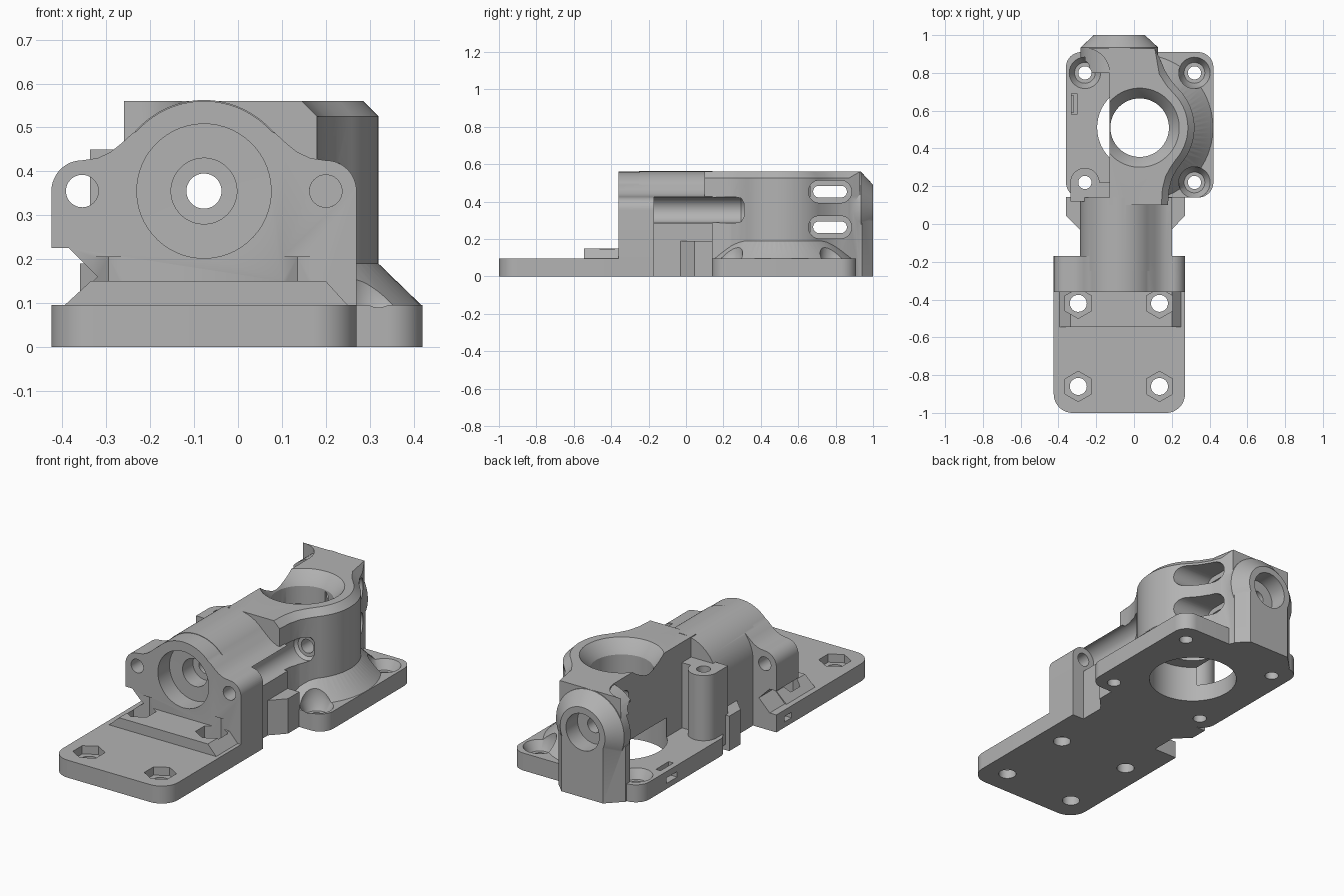
import bpy, bmesh
from math import sin, cos, pi, radians
from mathutils import Vector

if "Cube" in bpy.data.objects:
    bpy.data.objects.remove(bpy.data.objects["Cube"])

grey = bpy.data.materials.new("plain grey")
grey.use_nodes = True
grey.diffuse_color = (0.45, 0.45, 0.45, 1)
grey.node_tree.nodes["Principled BSDF"].inputs["Base Color"].default_value = (0.45, 0.45, 0.45, 1)


def arc(cx, cy, r, a, b, n=16):
    angles = [radians(a + (b - a) * i / n) for i in range(n + 1)]
    return [(cx + r * cos(t), cy + r * sin(t)) for t in angles]


def make(name, rings, cap=True):
    """Skin a list of equal-length point rings into a closed solid."""
    bm = bmesh.new()
    loops = [[bm.verts.new(p) for p in ring] for ring in rings]
    n = len(loops[0])
    for low, high in zip(loops, loops[1:]):
        for i in range(n):
            j = (i + 1) % n
            bm.faces.new((low[i], low[j], high[j], high[i]))
    bm.faces.new(loops[0][::-1])
    bm.faces.new(loops[-1])
    bmesh.ops.recalc_face_normals(bm, faces=bm.faces)
    mesh = bpy.data.meshes.new(name)
    bm.to_mesh(mesh)
    bm.free()
    mesh.materials.append(grey)
    ob = bpy.data.objects.new(name, mesh)
    bpy.context.scene.collection.objects.link(ob)
    return ob


def place(p, axis, h):
    return {"x": (h, p[0], p[1]), "y": (p[0], h, p[1]), "z": (p[0], p[1], h)}[axis]


def prism(name, pts, axis, a, b):
    return make(name, [[place(p, axis, h) for p in pts] for h in (a, b)])


def lathe(name, centre, axis, steps, n=56):
    """Steps are (radius, height along the axis)."""
    return make(name, [[place((centre[0] + r * cos(2 * pi * (i + .25) / n),
                               centre[1] + r * sin(2 * pi * (i + .25) / n)), axis, h)
                        for i in range(n)] for r, h in steps])


def box(name, x0, x1, y0, y1, z0, z1):
    return prism(name, [(x0, y0), (x1, y0), (x1, y1), (x0, y1)], "z", z0, z1)


def rounded(x0, x1, y0, y1, r, front_only=False):
    pts = arc(x0 + r, y0 + r, r, 180, 270) + arc(x1 - r, y0 + r, r, 270, 360)
    if front_only:
        return pts + [(x1, y1), (x0, y1)]
    return pts + arc(x1 - r, y1 - r, r, 0, 90) + arc(x0 + r, y1 - r, r, 90, 180)


def combine(target, tool, operation):
    mod = target.modifiers.new(tool.name, "BOOLEAN")
    mod.object, mod.operation, mod.solver = tool, operation, "EXACT"
    dg = bpy.context.evaluated_depsgraph_get()
    mesh = bpy.data.meshes.new_from_object(target.evaluated_get(dg))
    target.modifiers.clear()
    target.data = mesh
    bpy.data.objects.remove(tool)


CX, BZ = -0.0775, 0.355      # long bore
HX, HY = 0.03, 0.51          # upright bore
PITCH = 0.29                 # corner screw offset

# Base plates
body = prism("mount_body", rounded(-.425, .27, -1, -.17, .1, True), "z", 0, .095)
parts = [prism("rear_plate", rounded(-.36, .42, .14, .91, .08), "z", 0, .095)]

# Front flange with two ears blended into the barrel
ear = arc(.2, BZ, .07, 0, 90, 12) + [(.165, .43), (.135, .444), (.11, .464), (.085, .487)]
crown = arc(CX, BZ, .205, 42, 138, 28)
left_ear = [(2 * CX - x, z) for x, z in reversed(ear)]
notch = [(-.425, .225), (-.385, .225), (-.32, .16), (-.385, .095), (-.425, .095), (-.425, 0)]
parts.append(prism("flange", [(.27, 0)] + ear + crown + left_ear + notch, "y", -.36, -.17))

# Barrel between flange and housing
parts.append(prism("barrel", [(.2, 0)] + ear[12:] + arc(CX, BZ, .2075, 42, 180, 36)
                   + [(-.285, 0)], "y", -.25, .141))

# Low ridge in front of the flange
parts.append(prism("ridge", [(-.395, .05), (-.395, .095), (-.335, .15), (.2, .15),
                             (.25, .095), (.25, .05)], "y", -.545, -.3))

# Chamfered feet joining barrel and rear plate
parts.append(prism("right_foot", [(.1, -.03), (.2, -.03), (.27, .045), (.27, .142), (.1, .142)],
                   "z", 0, .19))
parts.append(prism("left_foot", [(-.2, -.03), (-.285, -.03), (-.36, .045), (-.36, .142), (-.2, .142)],
                   "z", 0, .19))

# Housing around the upright bore, top outer edge chamfered
outline = ([(-.13, .1), (.18, .1), (.185, .18), (.2, .24), (.225, .285)]
           + arc(HX, HY, .29, -40, 44, 32)
           + [(.2, .755), (.165, .81), (.14, .87), (.11, .93), (-.26, .93)]
           + arc(-.26, .8, .13, 90, 0, 14))
housing = prism("housing", outline, "z", 0, .56)
bm = bmesh.new()
bm.from_mesh(housing.data)
rim = [e for e in bm.edges if all(v.co.z > .55 and v.co.x > .13 for v in e.verts)]
bmesh.ops.bevel(bm, geom=rim, offset=.035, segments=1, affect="EDGES")
bm.to_mesh(housing.data)
bm.free()
parts.append(housing)

# Sloping skirt, open on the left
skirt = lathe("skirt", (HX, HY), "z", [(.388, .05), (.388, .095), (.29, .19), (.27, .22)], 80)
combine(skirt, box("skirt_trim", -1, -.13, 0, 1, 0, 1), "DIFFERENCE")
combine(skirt, box("skirt_trim", -1, 1, -.5, .15, 0, 1), "DIFFERENCE")
parts.append(skirt)

# Rear boss: rounded nose over a chamfered column
parts.append(lathe("boss_nose", (CX, BZ), "y", [(.205, .8), (.205, .935), (.135, 1)]))
parts.append(prism("boss_column", [(.11, .85), (.11, .94), (.05, 1), (-.2, 1), (-.28, .92), (-.28, .85)],
                   "z", 0, .3))

# Hinge post
parts.append(lathe("hinge_post", (-.26, .22), "z", [(.077, .03), (.077, .45)]))
parts.append(box("hinge_web", -.337, -.11, .12, .22, .03, .45))

for part in parts:
    combine(body, part, "UNION")

cutters = [
    # Long stepped bore
    lathe("front_bore", (CX, BZ), "y", [(.153, -.5), (.153, -.26), (.075, -.259), (.075, -.17),
                                       (.04, -.169), (.04, .9), (.1, .901), (.1, 1.1)]),
    # Upright bore with a flared mouth
    lathe("upright_bore", (HX, HY), "z", [(.225, -.1), (.225, .2), (.155, .201), (.155, .49),
                                         (.17, .515), (.21, .5605), (.21, .7)], 72),
    # Screw channel on the right of the barrel
    lathe("screw_channel", (.2, BZ), "y", [(.07, -.17), (.07, .295), (.055, .31), (.037, .311), (.037, .4)]),
    # Strap slot in the rear plate and nut slots in its edge
    box("strap_slot", -.33, -.302, .58, .69, .045, .2),
    box("edge_slot", -.4, -.32, .59, .68, .03, .06),
    box("edge_slot", -.45, -.39, -.3, -.24, .03, .06),
]
# Ear holes
for x in (.2, 2 * CX - .2):
    cutters.append(lathe("ear_hole", (x, BZ), "y", [(.037, -.5), (.037, -.1)], 32))
# Front plate screws with hexagon pockets
for x in (-.295, .135):
    for y, top in ((-.86, .3), (-.42, .205)):
        cutters.append(lathe("plate_hole", (x, y), "z", [(.045, -.1), (.045, .15)], 32))
        hexagon = [(px, py) for px, py in arc(x, y, .08, 30, 330, 5)]
        cutters.append(prism("nut_pocket", hexagon, "z", .05, top))
# Corner screws with countersinks
for sx in (-1, 1):
    for sy in (-1, 1):
        c = (HX + sx * PITCH, HY + sy * PITCH)
        cutters.append(lathe("corner_hole", c, "z", [(.035, -.1), (.035, .6)], 32))
        if (sx, sy) != (-1, -1):
            cutters.append(lathe("countersink", c, "z", [(.055, .045), (.083, .095), (.083, .45)], 40))
# Side slots through the rear of the housing
for z in (.263, .453):
    cutters.append(prism("slot_pocket", rounded(.655, .885, z - .06, z + .06, .058), "x", .06, .5))
    cutters.append(prism("slot", rounded(.68, .86, z - .031, z + .031, .03), "x", -.5, .2))

for cutter in cutters:
    cutter.hide_render = True
    combine(body, cutter, "DIFFERENCE")

# Smooth curved faces, crisp edges
bpy.context.view_layer.objects.active = body
body.select_set(True)
bpy.ops.object.shade_smooth_by_angle(angle=radians(30))
